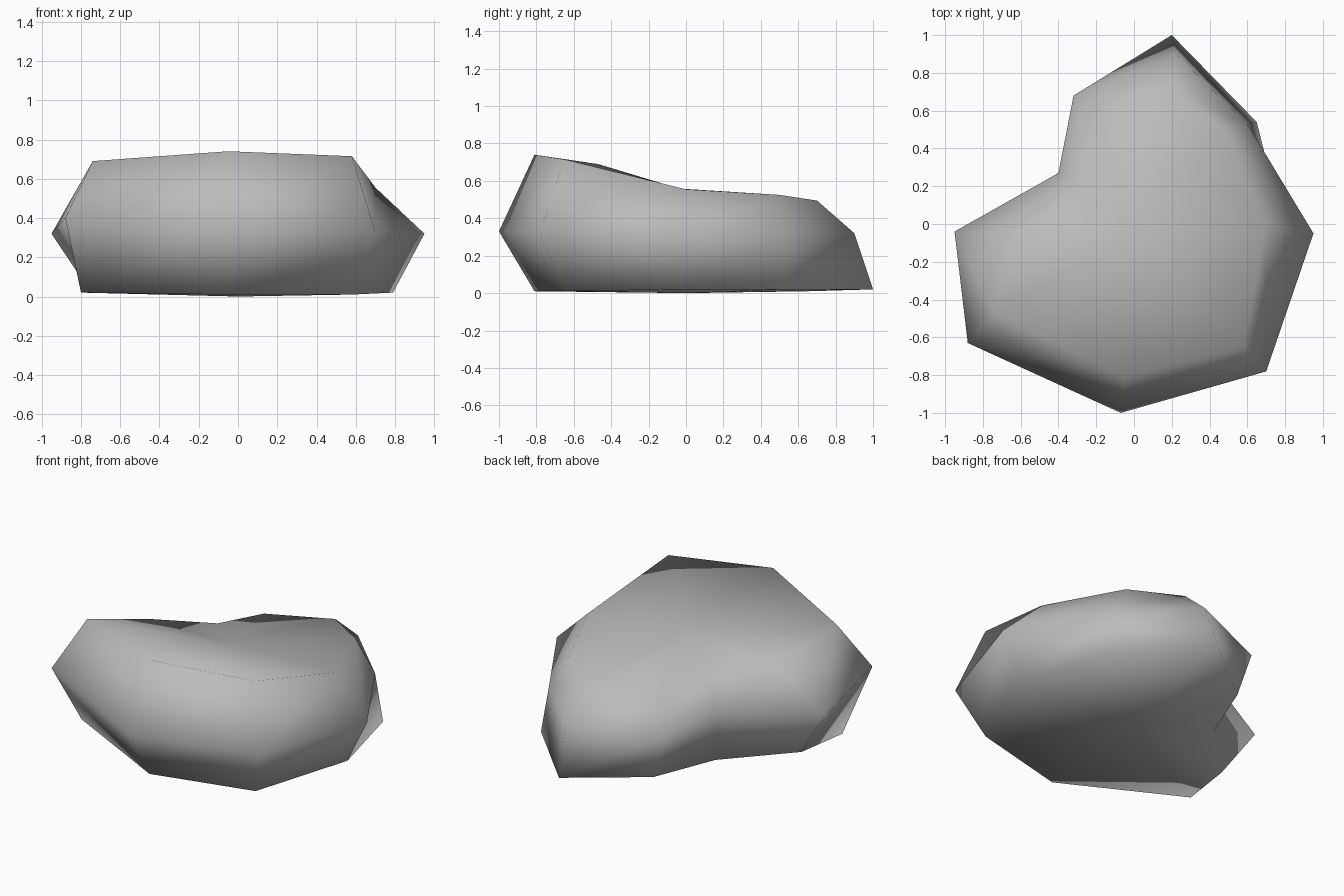
import bpy
import bmesh

default_cube = bpy.data.objects.get("Cube")
if default_cube:
    bpy.data.objects.remove(default_cube, do_unlink=True)


def make_material(name, color):
    material = bpy.data.materials.new(name)
    material.use_nodes = True
    material.diffuse_color = color
    material.node_tree.nodes["Principled BSDF"].inputs["Base Color"].default_value = color
    return material


def add_ring(bm, points):
    return [bm.verts.new(point) for point in points]


def bridge(bm, lower, upper):
    """Join two rings of equal length with a band of quads."""
    count = len(lower)
    for i in range(count):
        j = (i + 1) % count
        bm.faces.new((lower[i], lower[j], upper[j], upper[i]))


def cap(bm, ring, centre):
    """Close a ring with a fan around a centre point."""
    hub = bm.verts.new(centre)
    for i, vert in enumerate(ring):
        bm.faces.new((vert, ring[(i + 1) % len(ring)], hub))


# Rings run anticlockwise from the left-hand corner: ground, waist, crown
ground = [(-.75, -.1, .02), (-.8, -.44, .02), (-.06, -.81, .01),
          (.58, -.65, .01), (.79, -.02, .02), (.65, .54, .02),
          (.2, 1, .02), (-.23, .66, .01), (-.39, .26, .01)]
waist = [(-.95, -.04, .32), (-.88, -.63, .4), (-.07, -1, .33),
         (.7, -.78, .33), (.95, -.05, .32), (.6, .53, .32),
         (.22, .9, .32), (-.32, .68, .3), (-.4, .27, .32)]
crown = [(-.62, -.04, .56), (-.74, -.47, .69), (-.05, -.81, .74),
         (.58, -.65, .715), (.7, 0, .555), (.48, .5, .525),
         (.2, .7, .495), (-.2, .55, .48), (-.27, .18, .54)]

# Boulder body
bm = bmesh.new()
rings = [add_ring(bm, points) for points in (ground, waist, crown)]
bridge(bm, rings[0], rings[1])
bridge(bm, rings[1], rings[2])
cap(bm, rings[0], (0, 0, 0))
cap(bm, rings[2], (0, -.05, .56))
bmesh.ops.recalc_face_normals(bm, faces=bm.faces[:])

mesh = bpy.data.meshes.new("boulder")
bm.to_mesh(mesh)
bm.free()
mesh.materials.append(make_material("stone grey", (.5, .5, .5, 1)))

boulder = bpy.data.objects.new("boulder", mesh)
bpy.context.collection.objects.link(boulder)

# Soft worn shading over the coarse faces
for face in mesh.polygons:
    face.use_smooth = True
